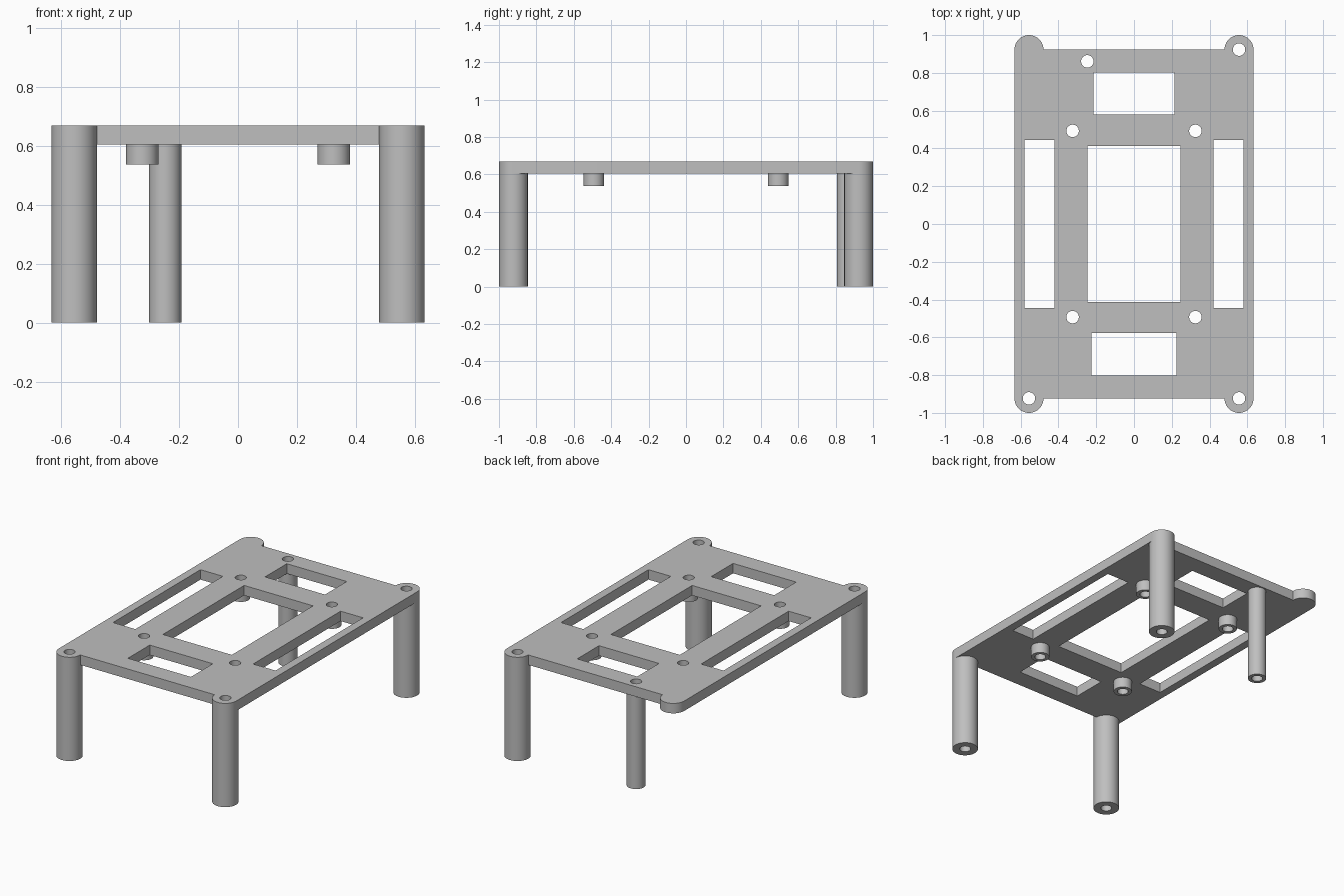
import bpy, bmesh, math
from mathutils import Vector

if "Cube" in bpy.data.objects:
    bpy.data.objects.remove(bpy.data.objects["Cube"], do_unlink=True)

grey = bpy.data.materials.new("plain grey")
grey.use_nodes = True
COLOUR = (0.52, 0.52, 0.52, 1.0)
grey.diffuse_color = COLOUR
grey.node_tree.nodes["Principled BSDF"].inputs["Base Color"].default_value = COLOUR

TOP, UNDERSIDE, STANDOFF_END = 0.669, 0.605, 0.537
LUG_X, LUG_Y, LUG_R = 0.556, 0.923, 0.077
HOLE_R, POST_R = 0.033, 0.055


def arc(cx, cy, r, start=0, sweep=360, steps=48):
    """Points along an arc; a full circle leaves out the repeated end point."""
    count = steps if sweep == 360 else steps + 1
    return [(cx + r * math.cos(math.radians(start + sweep * i / steps)),
             cy + r * math.sin(math.radians(start + sweep * i / steps)))
            for i in range(count)]


def rect(x0, x1, y0, y1):
    return [(x0, y0), (x1, y0), (x1, y1), (x0, y1)]


def extruded(name, loops, z0, z1):
    """Fill an outline with holes and extrude it from z0 to z1."""
    bm = bmesh.new()
    edges = []
    for loop in loops:
        vs = [bm.verts.new((x, y, z0)) for x, y in loop]
        edges += [bm.edges.new((a, b)) for a, b in zip(vs, vs[1:] + vs[:1])]
    bmesh.ops.triangle_fill(bm, edges=edges, use_beauty=True, normal=Vector((0, 0, 1)))
    ext = bmesh.ops.extrude_face_region(bm, geom=bm.faces[:], use_keep_orig=True)
    moved = [g for g in ext["geom"] if isinstance(g, bmesh.types.BMVert)]
    bmesh.ops.translate(bm, verts=moved, vec=(0, 0, z1 - z0))
    bmesh.ops.recalc_face_normals(bm, faces=bm.faces[:])
    mesh = bpy.data.meshes.new(name)
    bm.to_mesh(mesh)
    bm.free()
    mesh.materials.append(grey)
    obj = bpy.data.objects.new(name, mesh)
    bpy.context.collection.objects.link(obj)
    bpy.ops.object.select_all(action='DESELECT')
    obj.select_set(True)
    bpy.context.view_layer.objects.active = obj
    bpy.ops.object.shade_smooth_by_angle(angle=math.radians(30))
    return obj


def tube(name, x, y, r, z0):
    return extruded(name, [arc(x, y, r), arc(x, y, HOLE_R)], z0, UNDERSIDE)


# Positions of legs and standoffs
corner_legs = {"front_right_leg": (-LUG_X, -LUG_Y),
               "front_left_leg": (LUG_X, -LUG_Y),
               "back_left_leg": (LUG_X, LUG_Y)}
back_leg = (-0.247, 0.861)
standoffs = [(sx * 0.325, sy * 0.493) for sx in (-1, 1) for sy in (-1, 1)]

# Plate outline with a half-round lug at each corner
outline = (arc(LUG_X, LUG_Y, LUG_R, 0, 180, 24) + arc(-LUG_X, LUG_Y, LUG_R, 0, 180, 24)
           + arc(-LUG_X, -LUG_Y, LUG_R, 180, 180, 24) + arc(LUG_X, -LUG_Y, LUG_R, 180, 180, 24))

# Rectangular windows and screw holes
windows = [rect(-0.246, 0.246, -0.414, 0.414),
           rect(-0.214, 0.214, 0.581, 0.803),
           rect(-0.225, 0.225, -0.801, -0.578),
           rect(-0.58, -0.42, -0.446, 0.446),
           rect(0.42, 0.58, -0.446, 0.446)]
holes = [arc(x, y, HOLE_R) for x, y in [*corner_legs.values(), back_leg, *standoffs]]
extruded("top_plate", [outline] + windows + holes, UNDERSIDE, TOP)

# Three thick corner legs and one thinner inset leg
for name, (x, y) in corner_legs.items():
    tube(name, x, y, LUG_R, 0)
tube("inset_back_leg", *back_leg, POST_R, 0)

# Short standoffs under the plate
for i, (x, y) in enumerate(standoffs):
    tube(f"standoff_{i + 1}", x, y, POST_R, STANDOFF_END)
